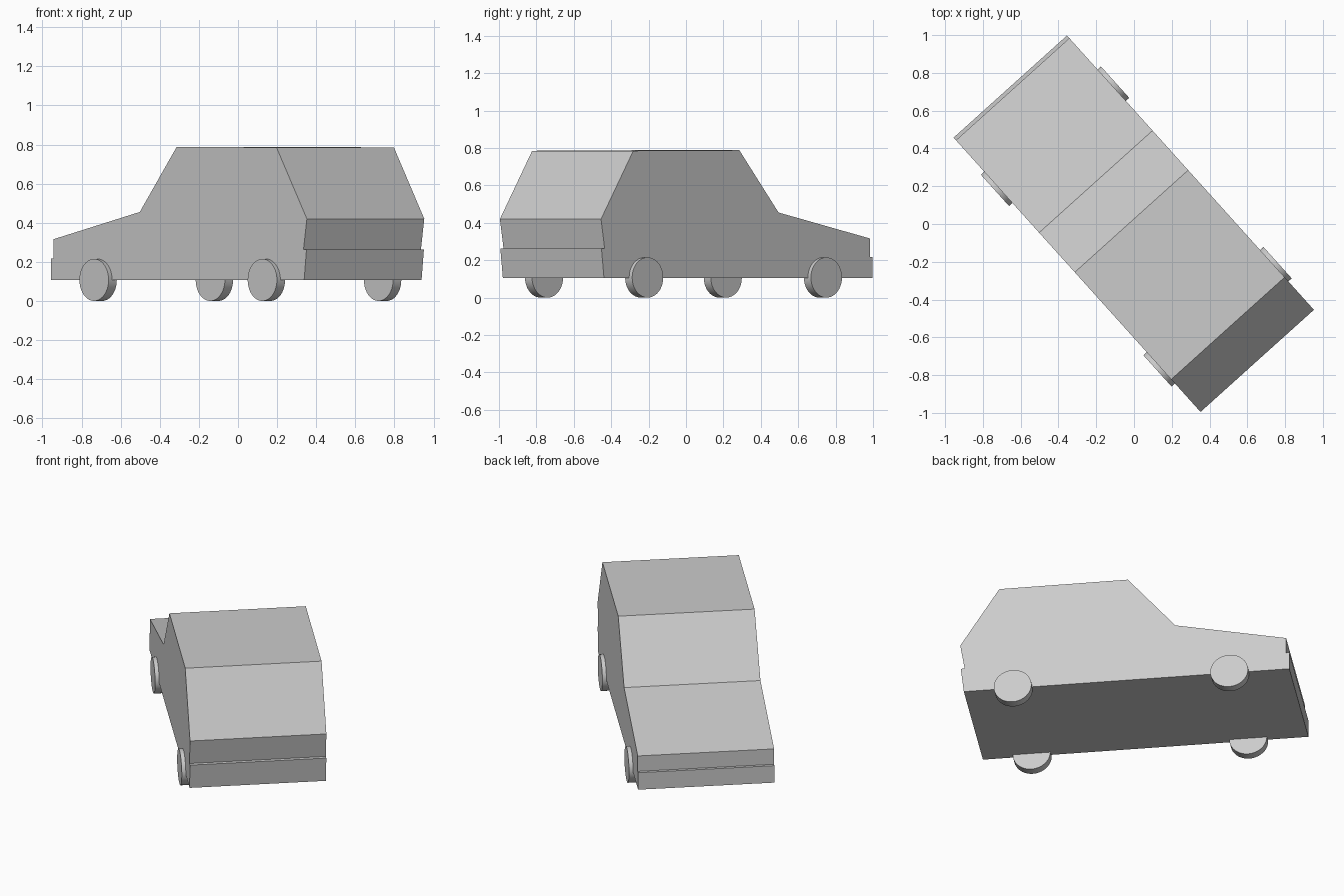
import bpy, bmesh, math
from mathutils import Matrix

cube = bpy.data.objects.get("Cube")
if cube:
    bpy.data.objects.remove(cube, do_unlink=True)

# The car is modelled along x (nose at -x), then turned to its heading
HEADING = Matrix.Rotation(math.radians(-48), 4, 'Z')
HALF_WIDTH = 0.404

paint = bpy.data.materials.new("light_grey")
paint.use_nodes = True
grey = (0.6, 0.6, 0.6, 1)
paint.diffuse_color = grey
paint.node_tree.nodes["Principled BSDF"].inputs["Base Color"].default_value = grey


def add_object(name, bm):
    bmesh.ops.recalc_face_normals(bm, faces=bm.faces)
    bm.transform(HEADING)
    mesh = bpy.data.meshes.new(name)
    bm.to_mesh(mesh)
    bm.free()
    mesh.materials.append(paint)
    obj = bpy.data.objects.new(name, mesh)
    bpy.context.collection.objects.link(obj)
    return obj


# Body: side profile with bumper ledges, extruded across the width
profile = [
    (-0.979, 0.106), (-0.979, 0.216), (-0.96, 0.216), (-0.96, 0.316),
    (-0.302, 0.455), (-0.02, 0.788), (0.743, 0.785), (0.975, 0.42),
    (0.949, 0.262), (0.972, 0.262), (0.954, 0.106),
]
bm = bmesh.new()
side = bm.faces.new([bm.verts.new((x, -HALF_WIDTH, z)) for x, z in profile])
extruded = bmesh.ops.extrude_face_region(bm, geom=[side], use_keep_orig=True)
verts = [g for g in extruded["geom"] if isinstance(g, bmesh.types.BMVert)]
bmesh.ops.translate(bm, verts=verts, vec=(0, 2 * HALF_WIDTH, 0))
add_object("body", bm)


# Wheels: thin discs standing slightly proud of the body sides
def add_wheel(name, x, sign):
    bm = bmesh.new()
    bmesh.ops.create_cone(bm, cap_ends=True, segments=40, radius1=0.1075,
                          radius2=0.1075, depth=0.056)
    bm.transform(Matrix.Rotation(math.pi / 2, 4, 'X'))
    bm.transform(Matrix.Diagonal((1.04, 1, 1, 1)))
    bm.transform(Matrix.Translation((x, sign * 0.4, 0.1075)))
    obj = add_object(name, bm)
    bpy.ops.object.select_all(action='DESELECT')
    obj.select_set(True)
    bpy.context.view_layer.objects.active = obj
    bpy.ops.object.shade_smooth_by_angle(angle=math.radians(30))


for end, x in (("front", -0.625), ("rear", 0.661)):
    for flank, sign in (("right", 1), ("left", -1)):
        add_wheel(f"{end}_{flank}_wheel", x, sign)
